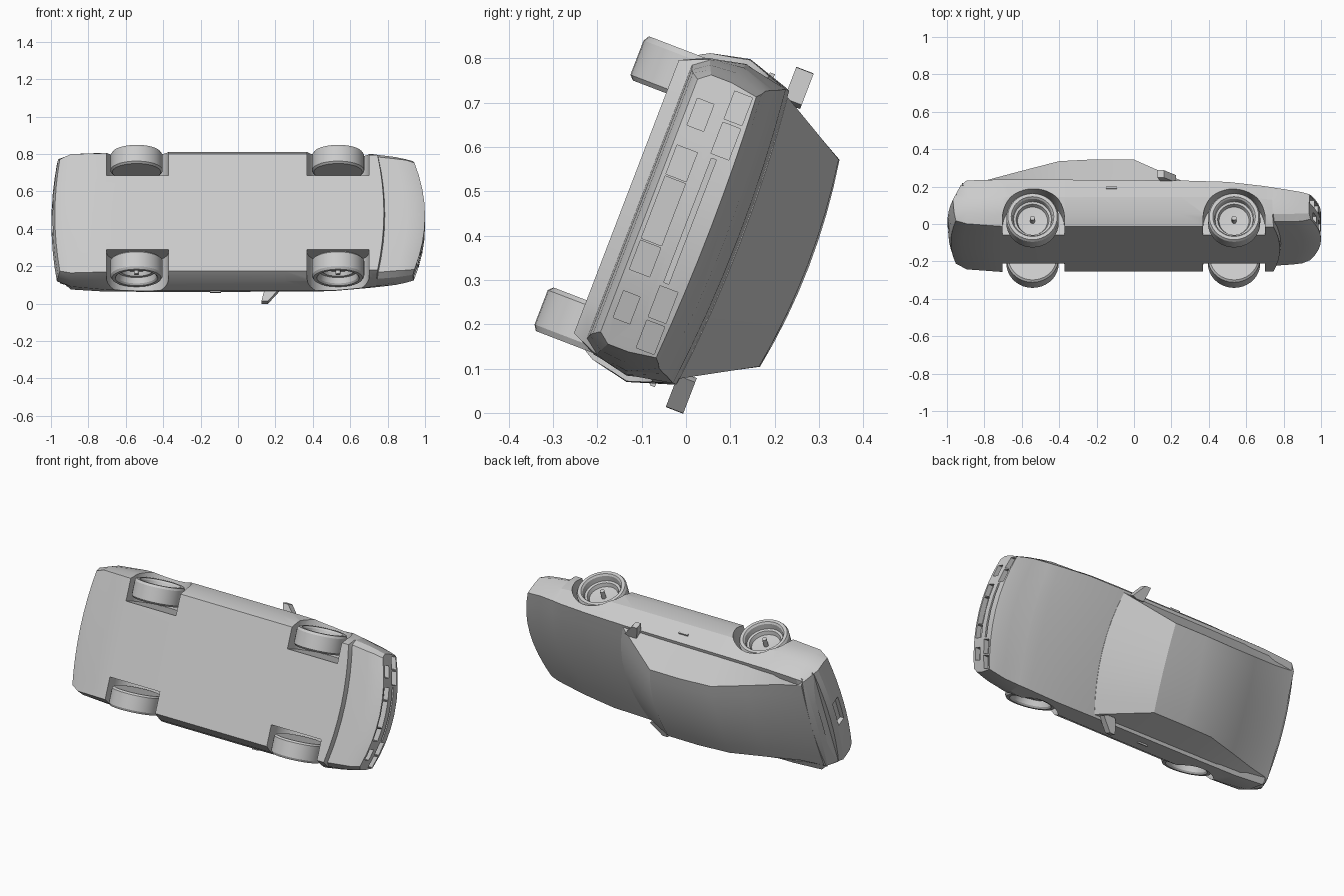
import bpy, bmesh, math
from mathutils import Matrix

if "Cube" in bpy.data.objects:
    bpy.data.objects.remove(bpy.data.objects["Cube"])

# The car is modelled upright (x forward, y left, z up), then rolled on its side
ROLL = Matrix.Translation((0, -0.2186, 0.5198)) @ Matrix.Rotation(math.radians(-111), 4, 'X')
grey = bpy.data.materials.new("plain_grey")
grey.diffuse_color = (0.6, 0.6, 0.6, 1)
grey.use_nodes = True
grey.node_tree.nodes["Principled BSDF"].inputs["Base Color"].default_value = grey.diffuse_color
parts = []


def make(name, bm, keep=True):
    bmesh.ops.remove_doubles(bm, verts=bm.verts, dist=1e-5)
    bmesh.ops.recalc_face_normals(bm, faces=bm.faces)
    me = bpy.data.meshes.new(name)
    bm.to_mesh(me)
    bm.free()
    ob = bpy.data.objects.new(name, me)
    bpy.context.collection.objects.link(ob)
    me.materials.append(grey)
    if keep:
        parts.append(ob)
    return ob


def loft(name, stations, warp, cols=9):
    """Stations: (x, crown, [(half width, z) from bottom to top])."""
    bm = bmesh.new()
    n, m = len(stations), len(stations[0][2])
    V = {}
    for i, (x, crown, rows) in enumerate(stations):
        for l, (w, z) in enumerate(rows):
            for c in range(cols):
                if 0 < i < n - 1 and 0 < l < m - 1 and 0 < c < cols - 1:
                    continue
                t = 2 * c / (cols - 1) - 1
                zz = z + (crown * (1 - t * t) if l == m - 1 else 0)
                V[i, l, c] = bm.verts.new((warp(x, w * t, zz, t), w * t, zz))

    def quad(*k):
        bm.faces.new([V[q] for q in k])
    for i in range(n - 1):
        for l in (0, m - 1):
            for c in range(cols - 1):
                quad((i, l, c), (i + 1, l, c), (i + 1, l, c + 1), (i, l, c + 1))
        for c in (0, cols - 1):
            for l in range(m - 1):
                quad((i, l, c), (i + 1, l, c), (i + 1, l + 1, c), (i, l + 1, c))
    for i in (0, n - 1):
        for l in range(m - 1):
            for c in range(cols - 1):
                quad((i, l, c), (i, l, c + 1), (i, l + 1, c + 1), (i, l + 1, c))
    return make(name, bm)


def prism(name, pts, axis, a, b, keep=True):
    """Extrude a flat outline along y (xz outline) or z (xy outline)."""
    bm = bmesh.new()

    def at(p, h):
        return (p[0], h, p[1]) if axis == 'y' else (p[0], p[1], h)
    lo = [bm.verts.new(at(p, a)) for p in pts]
    hi = [bm.verts.new(at(p, b)) for p in pts]
    bm.faces.new(lo)
    bm.faces.new(hi)
    for i in range(len(pts)):
        j = (i + 1) % len(pts)
        bm.faces.new((lo[i], lo[j], hi[j], hi[i]))
    return make(name, bm, keep)


def lathe(name, profile, x, z, side, segs=36):
    """Turn a (radius, y) profile around an axle parallel to y."""
    bm = bmesh.new()
    rings = []
    for r, y in profile:
        rings.append([bm.verts.new((x + r * math.cos(2 * math.pi * k / segs), side * y,
                                    z + r * math.sin(2 * math.pi * k / segs))) for k in range(segs)])
    for p, q in zip(rings, rings[1:]):
        for k in range(segs):
            j = (k + 1) % segs
            bm.faces.new((p[k], p[j], q[j], q[k]))
    bmesh.ops.dissolve_degenerate(bm, edges=bm.edges, dist=1e-6)
    return make(name, bm)


def cut(ob, cutter):
    mod = ob.modifiers.new("cut", 'BOOLEAN')
    mod.operation, mod.solver, mod.object = 'DIFFERENCE', 'EXACT', cutter
    bpy.context.view_layer.objects.active = ob
    bpy.ops.object.modifier_apply(modifier=mod.name)
    bpy.data.objects.remove(cutter)


def nose_x(y):
    return 1.0 - 0.07 * (y / 0.34) ** 2


# Bowed nose and tail
def body_warp(x, y, z, t):
    k = (y / 0.34) ** 2
    if x > 0.6:
        return x - 0.07 * k * min(1, (x - 0.6) / 0.35)
    if x < -0.75:
        x += 0.03 * k * min(1, (-0.75 - x) / 0.2)
        if x < -0.95:
            x += 0.5 * max(0, z - 0.24) + 0.3 * max(0, 0.2 - z)
    return x


# Main body shell
body = loft("body", [
    (-1.0, .012, [(.32, .13), (.335, .17), (.335, .245), (.315, .335)]),
    (-.92, .012, [(.34, .105), (.36, .16), (.365, .245), (.34, .353)]),
    (-.705, .015, [(.34, .09), (.365, .15), (.385, .24), (.352, .354)]),
    (-.37, .015, [(.335, .09), (.37, .15), (.39, .24), (.354, .352)]),
    (.25, .02, [(.335, .09), (.37, .15), (.39, .24), (.355, .347)]),
    (.5, .02, [(.335, .09), (.37, .15), (.387, .24), (.355, .339)]),
    (.71, .02, [(.33, .09), (.36, .15), (.375, .235), (.345, .32)]),
    (.78, .02, [(.33, .09), (.355, .15), (.367, .232), (.342, .312)]),
    (.785, .02, [(.33, .122), (.355, .155), (.367, .232), (.342, .311)]),
    (.9, .016, [(.32, .125), (.345, .16), (.35, .225), (.335, .298)]),
    (.96, .012, [(.315, .13), (.335, .165), (.335, .225), (.325, .292)]),
    (1.0, .01, [(.305, .145), (.325, .17), (.325, .22), (.315, .283)]),
], body_warp)

# Wheel wells
for x in (-.5375, .535):
    arch = [(x + .166 * math.cos(math.pi * k / 20), .128 + .166 * math.sin(math.pi * k / 20))
            for k in range(21)]
    arch = [(x + .166, .02)] + arch + [(x - .166, .02)]
    for s in (-1, 1):
        cut(body, prism("well_cutter", arch, 'y', s * .213, s * .5, False))

# Recessed headlights, fog lights, grille cells and air slot
cells = [(-.15, -.08, .155, .204), (-.075, .075, .155, .204), (.08, .15, .155, .204),
         (-.15, .15, .238, .25)]
for s in (-1, 1):
    cells += [(s * .16, s * .235, .233, .276), (s * .243, s * .31, .233, .276),
              (s * .2, s * .265, .16, .2)]
for a, b, z0, z1 in cells:
    outline = [(nose_x(a) - .03, a), (1.1, a), (1.1, b), (nose_x(b) - .03, b)]
    cut(body, prism("light_cutter", outline, 'z', z0, z1, False))

# Tail light band wrapping round the corners, and the plate recess
band = [(-1.1, -.5), (-.91, -.5), (-.955, -.31), (-.955, .31), (-.91, .5), (-1.1, .5)]
cut(body, prism("tail_cutter", band, 'z', .272, .318, False))
plate = [(-1.1, -.08), (-.965, -.08), (-.965, .08), (-1.1, .08)]
cut(body, prism("plate_cutter", plate, 'z', .175, .235, False))


# Cabin with bowed windscreen base
def cabin_warp(x, y, z, t):
    return x + (.06 if x > .1 else .02 if x > -.1 else 0) * (1 - t * t)


loft("cabin", [
    (-.92, .012, [(.33, .33), (.30, .353)]),
    (-.78, .015, [(.345, .33), (.285, .378)]),
    (-.6, .018, [(.348, .33), (.268, .436)]),
    (-.4, .02, [(.348, .33), (.25, .498)]),
    (-.2, .022, [(.348, .33), (.25, .509)]),
    (0, .02, [(.348, .33), (.25, .507)]),
    (.26, .018, [(.348, .33), (.34, .349)]),
], cabin_warp)

# Wheels, hubs, door mirrors and door handles
tyre = [(0, .25), (.13, .25), (.14, .26), (.14, .343), (.132, .356), (.114, .356), (.106, .346),
        (.101, .315), (.088, .312), (.08, .29), (.03, .285), (0, .285)]
hub = [(0, .28), (.013, .28), (.013, .335), (0, .335)]
for s, side in ((1, "left"), (-1, "right")):
    for x, end in ((.535, "front"), (-.5425, "rear")):
        lathe(f"{end}_{side}_wheel", tyre, x, .14, s)
        lathe(f"{end}_{side}_hub", hub, x, .14, s, 12)
    shape = [(.2, .325), (.225, .335), (.16, .41), (.125, .411), (.135, .37), (.15, .325)]
    prism(f"{side}_mirror", [(x, s * y) for x, y in shape], 'z', .343, .385)
    prism(f"{side}_door_handle", [(-.15, .292), (-.09, .292), (-.09, .304), (-.15, .304)],
          'y', s * .36, s * .378)

# Shade smooth with sharp creases, then roll every part
for ob in parts:
    bpy.ops.object.select_all(action='DESELECT')
    ob.select_set(True)
    bpy.context.view_layer.objects.active = ob
    bpy.ops.object.shade_smooth_by_angle(angle=math.radians(25))
    ob.data.transform(ROLL)
